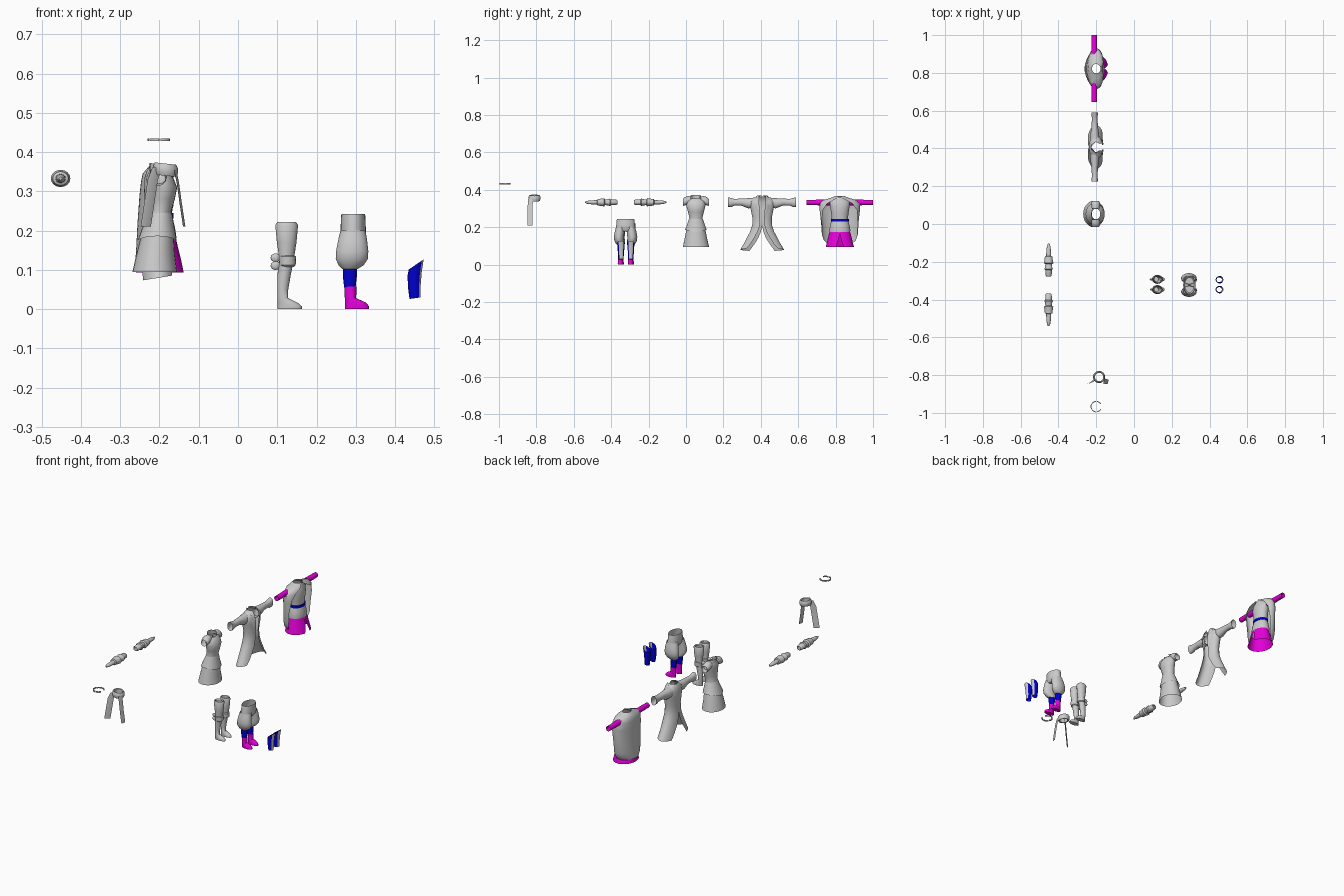
import bpy
from math import cos, sin, radians, pi


def material(name, rgb):
    m = bpy.data.materials.new(name)
    m.diffuse_color = (*rgb, 1)
    return m


MAGENTA = material("magenta", (0.8, 0.0, 0.72))
BLUE = material("blue", (0.0, 0.0, 0.65))


def loft(name, loc, rows, closed=True, mat=None, caps=(0, 0), mirror=False):
    """Skin equal-length rows of points; optional end caps and mirror across local y."""
    n = len(rows[0])
    verts = [p for r in rows for p in r]
    faces = []
    for i in range(len(rows) - 1):
        for j in range(n if closed else n - 1):
            k = (j + 1) % n
            faces.append((i * n + j, i * n + k, (i + 1) * n + k, (i + 1) * n + j))
    if caps[0]:
        faces.append(tuple(reversed(range(n))))
    if caps[1]:
        faces.append(tuple(range(len(verts) - n, len(verts))))
    me = bpy.data.meshes.new(name)
    me.from_pydata(verts, [], faces)
    me.polygons.foreach_set("use_smooth", [True] * len(faces))
    me.set_sharp_from_angle(angle=radians(40))
    if mat:
        me.materials.append(mat)
    ob = bpy.data.objects.new(name, me)
    ob.location = loc
    bpy.context.collection.objects.link(ob)
    if mirror:
        m = ob.modifiers.new("Mirror", 'MIRROR')
        m.use_axis = (False, True, False)
        m.use_clip = False
    return ob


def ring(z, cx, rx, ry, cy=0, n=24, tilt=0):
    """Horizontal oval; tilt lifts the +x side."""
    a = [2 * pi * i / n for i in range(n)]
    return [(cx + rx * cos(t), cy + ry * sin(t), z + tilt * cos(t)) for t in a]


def arc(z, cx, rx, ry, a0, a1, cy=0, n=14, tilt=0):
    a = [radians(a0 + (a1 - a0) * i / n) for i in range(n + 1)]
    return [(cx + rx * cos(t), cy + ry * sin(t), z + tilt * cos(t)) for t in a]


def yring(y, cx, cz, rx, rz, n=16):
    """Oval across the y axis, for sleeves and bracers."""
    a = [2 * pi * i / n for i in range(n)]
    return [(cx + rx * cos(t), y, cz + rz * sin(t)) for t in a]


# Circlet: broken ring of short bars
for i in range(5):
    a0 = 28 + i * 62
    prof = [(0.425 + 0.004, 0.025), (0.428, 0.03), (0.435, 0.03), (0.435, 0.025), (0.429, 0.025)]
    loft("circlet_bar", (-0.2, -0.967, 0), [arc(z, 0, r, r, a0, a0 + 54, n=8) for z, r in prof], False)

# Scarf: rolled collar and two hanging ends
loft("scarf_collar", (-0.185, -0.81, 0),
     [ring(z, 0, r, r, tilt=-0.003) for z, r in
      [(0.342, 0.022), (0.34, 0.028), (0.35, 0.032), (0.362, 0.032), (0.371, 0.027), (0.369, 0.022), (0.342, 0.022)]])


def ribbon(name, pts, w):
    loft(name, (0, 0, 0), [[(x - w[0], y - w[1], z), (x, y - 0.003, z), (x + w[0], y + w[1], z)]
                           for x, y, z in pts], False)


ribbon("scarf_back_end", [(-0.205, -0.825, 0.362), (-0.217, -0.833, 0.33), (-0.226, -0.836, 0.27),
                          (-0.235, -0.838, 0.21)], (0.013, 0.009))
ribbon("scarf_front_end", [(-0.16, -0.83, 0.355), (-0.153, -0.833, 0.32), (-0.146, -0.835, 0.27),
                           (-0.137, -0.835, 0.21)], (0.003, 0.013))

# Bracers with flared bands and a slim hand
prof = [(0.045, 0.012), (0.05, 0.016), (0.08, 0.018), (0.084, 0.023), (0.094, 0.019), (0.11, 0.017),
        (0.115, 0.025), (0.13, 0.022), (0.15, 0.02), (0.153, 0.013), (0.185, 0.012), (0.205, 0.009), (0.218, 0.004)]
loft("bracers", (-0.452, -0.3225, 0), [yring(y, 0, 0.333, r, r * 0.88) for y, r in prof],
     caps=(0, 1), mirror=True)

# Dress: fitted body, flared skirt
D = (-0.203, 0.053, 0)
loft("dress", D, [ring(*r) for r in
     [(0.095, -0.009, 0.057, 0.07), (0.14, -0.007, 0.049, 0.06), (0.19, -0.002, 0.041, 0.05),
      (0.22, 0.002, 0.034, 0.043), (0.25, 0.005, 0.028, 0.035), (0.28, 0.01, 0.032, 0.042),
      (0.31, 0.013, 0.035, 0.05), (0.33, 0.008, 0.032, 0.05), (0.343, 0.005, 0.028, 0.045),
      (0.352, 0.002, 0.022, 0.032)]])
hem = [(x, y, z + 0.014 * abs(sin(2 * pi * i / 24))) for i, (x, y, z) in
       enumerate(ring(0.172, -0.003, 0.05, 0.058))]
loft("dress_overskirt", D, [hem, ring(0.205, 0, 0.042, 0.05), ring(0.245, 0.005, 0.03, 0.037)])
loft("dress_shoulder", D, [yring(y, 0.0, z, r, r, 12) for y, z, r in
     [(0.028, 0.345, 0.02), (0.045, 0.343, 0.023), (0.06, 0.338, 0.022), (0.07, 0.332, 0.018)]], mirror=True)
loft("dress_collar", D, [arc(0.347, 0.002, 0.024, 0.032, 50, 310, tilt=-0.004),
                         arc(0.368, 0.002, 0.024, 0.028, 40, 320, tilt=-0.005)], False)

# Long coat: open front, split swallow tails, flared sleeves
C = (-0.202, 0.407, 0)
coat = [(0.365, 0.022, 0.026, 40, 180), (0.353, 0.03, 0.05, 25, 180), (0.335, 0.036, 0.068, 18, 180),
        (0.3, 0.037, 0.062, 14, 180), (0.25, 0.034, 0.052, 12, 180), (0.21, 0.036, 0.053, 14, 180),
        (0.175, 0.04, 0.065, 22, 174), (0.14, 0.043, 0.083, 32, 165), (0.108, 0.046, 0.1, 40, 155),
        (0.08, 0.049, 0.117, 47, 145)]
loft("coat_body", C, [arc(z, 0, rx, ry, a0, a1, n=16, tilt=0.008 if z < 0.1 else 0)
                      for z, rx, ry, a0, a1 in coat], False, mirror=True)
loft("coat_sleeve", C, [yring(y, -0.006, z, rx, rz) for y, z, rx, rz in
     [(0.04, 0.33, 0.026, 0.028), (0.075, 0.328, 0.022, 0.027), (0.11, 0.334, 0.017, 0.019),
      (0.15, 0.333, 0.015, 0.018), (0.165, 0.332, 0.016, 0.024), (0.182, 0.334, 0.017, 0.026)]], mirror=True)
loft("coat_lapel", C, [arc(z, 0, rx, ry, a, a + w, n=4) for z, rx, ry, a, w in
     [(0.37, 0.026, 0.028, 40, 140), (0.35, 0.036, 0.048, 22, 60), (0.31, 0.042, 0.062, 14, 25),
      (0.25, 0.037, 0.053, 12, 8)]], False, mirror=True)

# Caped tunic: torso, belt, hip piece, skirt, arms, cape
T = (-0.2, 0.8225, 0)
loft("tunic_torso", T, [ring(z, 0, rx, ry) for z, rx, ry in
     [(0.24, 0.031, 0.043), (0.275, 0.034, 0.046), (0.31, 0.036, 0.052), (0.335, 0.031, 0.054),
      (0.35, 0.026, 0.035), (0.362, 0.023, 0.025)]])
loft("tunic_belt", T, [ring(z, 0, rx, rx + 0.012) for z, rx in
     [(0.231, 0.033), (0.231, 0.036), (0.245, 0.036), (0.245, 0.031)]], mat=BLUE)
loft("tunic_hip", T, [ring(z, 0, rx, ry) for z, rx, ry in
     [(0.165, 0.041, 0.055), (0.185, 0.043, 0.056), (0.21, 0.039, 0.052), (0.236, 0.032, 0.044)]])
loft("tunic_skirt", T, [arc(z, 0.002, rx, ry, a, 180) for z, rx, ry, a in
     [(0.175, 0.041, 0.055, 0), (0.15, 0.047, 0.062, 3), (0.12, 0.055, 0.069, 9), (0.093, 0.062, 0.076, 16)]],
     False, MAGENTA, mirror=True)
loft("tunic_arms", T, [yring(y, -0.01, 0.332, r, r) for y, r in
     [(0.04, 0.018), (0.1, 0.015), (0.1775, 0.014)]], mat=MAGENTA, mirror=True)
cape = [(0.366, 0.024, 0.026, 15), (0.356, 0.033, 0.05, 15), (0.345, 0.042, 0.09, 22), (0.325, 0.046, 0.108, 40),
        (0.29, 0.05, 0.108, 58), (0.22, 0.055, 0.1, 75), (0.16, 0.058, 0.096, 80), (0.13, 0.06, 0.086, 88),
        (0.115, 0.061, 0.07, 98)]
loft("tunic_cape", T, [arc(z, -0.001, rx, ry, a, 360 - a, n=26) for z, rx, ry, a in cape], False)

# Tall boots with a tied band
for s, side in ((1, "left"), (-1, "right")):
    cy = -0.32 + s * 0.027
    loft("tall_boot_" + side, (0, cy, 0), [ring(z, cx, rx, ry, n=16) for z, cx, rx, ry in
         [(0.215, 0.123, 0.022, 0.018), (0.222, 0.124, 0.024, 0.02), (0.214, 0.124, 0.029, 0.024),
          (0.17, 0.124, 0.025, 0.021), (0.125, 0.124, 0.018, 0.017), (0.085, 0.117, 0.017, 0.016),
          (0.05, 0.114, 0.014, 0.013), (0.028, 0.114, 0.014, 0.013), (0.016, 0.127, 0.026, 0.014),
          (0.007, 0.132, 0.031, 0.015), (0, 0.132, 0.031, 0.014)]], caps=(0, 1))
    loft("boot_band_" + side, (0.126, cy, 0), [ring(z, 0, r, r, n=16) for z, r in
         [(0.108, 0.017), (0.112, 0.021), (0.134, 0.022), (0.137, 0.017)]])
    for z in (0.111, 0.131):
        bpy.ops.mesh.primitive_uv_sphere_add(segments=12, ring_count=8, radius=1, location=(0.096, cy, z))
        bow = bpy.context.object
        bow.name = "boot_bow_" + side
        bow.scale = (0.013, 0.006, 0.011)
        bpy.ops.object.shade_smooth()

    # Puffed trousers, stockings and shoes
    cy = -0.323 + s * 0.027
    loft("trouser_leg_" + side, (0, cy, 0), [ring(z, cx, rx, ry, s * o, 20) for z, cx, rx, ry, o in
         [(0.2, 0.293, 0.032, 0.024, 0), (0.175, 0.292, 0.037, 0.026, 0.005), (0.148, 0.291, 0.041, 0.027, 0.009),
          (0.128, 0.29, 0.041, 0.025, 0.008), (0.112, 0.288, 0.032, 0.021, 0.004), (0.102, 0.285, 0.019, 0.016, 0)]])
    loft("stocking_" + side, (0, cy, 0), [ring(z, 0.285, rx, rx * 0.9, n=16) for z, rx in
         [(0.115, 0.018), (0.085, 0.018), (0.055, 0.0145)]], mat=BLUE)
    loft("shoe_" + side, (0, cy, 0), [ring(z, cx, rx, ry, n=16) for z, cx, rx, ry in
         [(0.058, 0.2865, 0.0155, 0.014), (0.028, 0.2865, 0.0145, 0.013), (0.017, 0.299, 0.027, 0.014),
          (0.007, 0.303, 0.031, 0.015), (0, 0.303, 0.031, 0.014)]], mat=MAGENTA, caps=(0, 1))

    # Shin guards: grey front plate rising to a point, blue sides
    rows = [(0.114, 0.454, 0.019, 0.02, 0.013), (0.09, 0.45, 0.018, 0.018, 0.004),
            (0.055, 0.449, 0.016, 0.015, 0), (0.028, 0.451, 0.014, 0.013, 0.002)]
    cy = -0.321 + s * 0.026
    for name, a0, a1, mat in (("shin_plate_", -42, 42, None), ("shin_guard_", 42, 318, BLUE)):
        loft(name + side, (0, cy, 0), [arc(z, cx, rx, ry, a0, a1, tilt=t) for z, cx, rx, ry, t in rows],
             False, mat)

# Trouser hips
loft("trouser_hips", (0.2935, -0.323, 0), [ring(z, 0, rx, ry) for z, rx, ry in
     [(0.243, 0.03, 0.046), (0.236, 0.031, 0.048), (0.21, 0.032, 0.05), (0.19, 0.033, 0.053),
      (0.178, 0.025, 0.04)]], caps=(0, 1))
